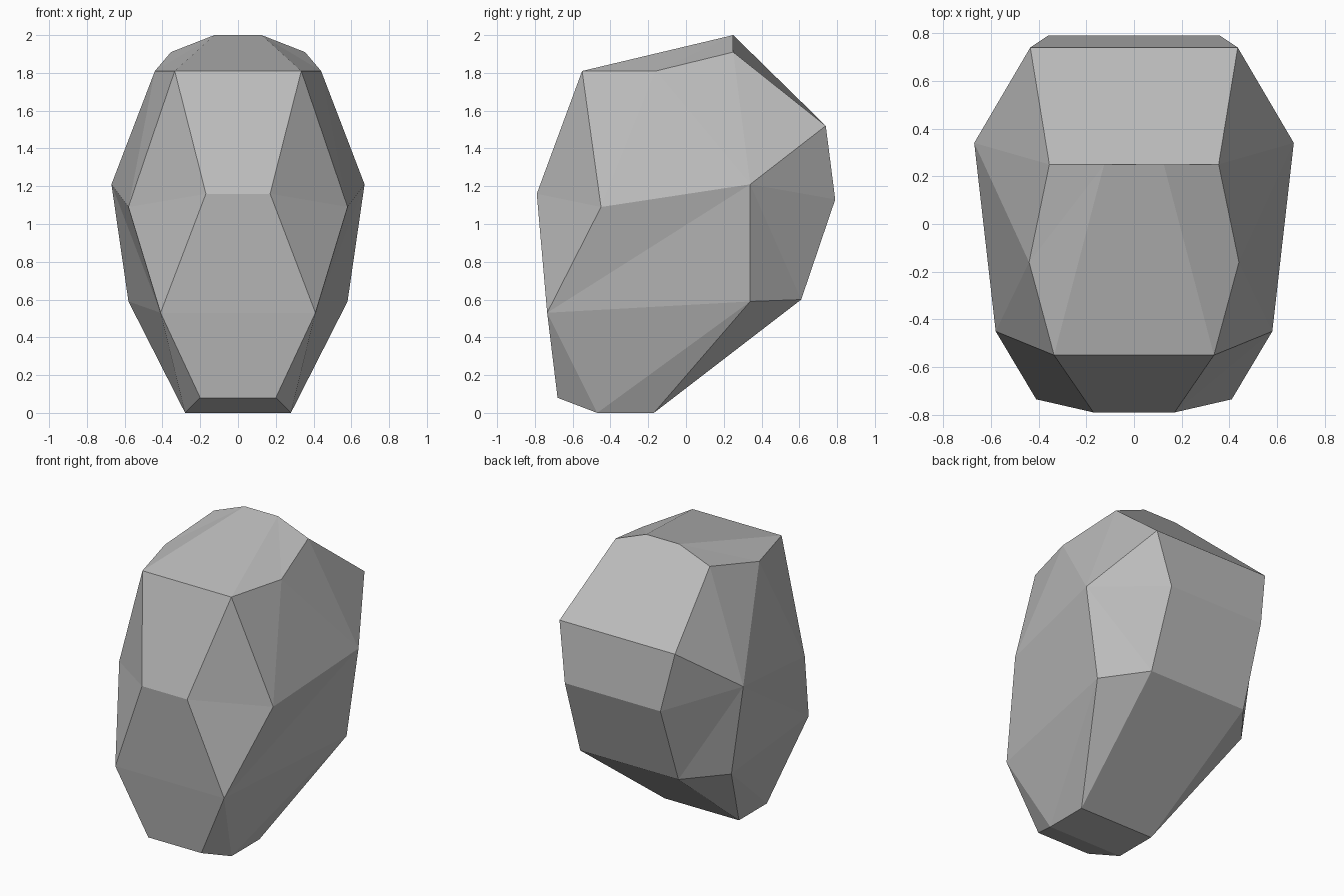
import bpy
import bmesh

cube = bpy.data.objects.get("Cube")
if cube:
    bpy.data.objects.remove(cube, do_unlink=True)

# Corner points of one half of the boulder; lowercase names are their mirror twins
corners = {
    "A": (0.125, 0.25, 2.0),     # crown
    "B": (0.355, 0.25, 1.91),    # crown shoulder
    "C": (0.335, -0.55, 1.81),   # front top
    "D": (0.44, -0.16, 1.81),    # side top
    "E": (0.435, 0.74, 1.52),    # back top
    "F": (0.36, 0.79, 1.13),     # back middle
    "G": (0.67, 0.34, 1.21),     # side bulge
    "H": (0.58, -0.45, 1.09),    # front side
    "I": (0.17, -0.79, 1.16),    # front middle
    "J": (0.41, -0.735, 0.53),   # front low
    "K": (0.20, -0.68, 0.08),    # front foot
    "L": (0.28, -0.47, 0.0),     # base front
    "M": (0.28, -0.17, 0.0),     # base back
    "N": (0.58, 0.34, 0.59),     # side low
    "O": (0.37, 0.61, 0.60),     # back low
}

# Facets crossing the middle, and facets repeated on both sides
middle_facets = "CIic IJji JKkj KLlk LMml MOom OFfo FEef EBAabe AacC"
side_facets = "CHI HJI CDH DGH DBG BEG CAD ABD GHJ GJN JNL NML JKL EFG GFO GON NOM"

bm = bmesh.new()
verts = {}
for name, (x, y, z) in corners.items():
    verts[name] = bm.verts.new((x, y, z))
    verts[name.lower()] = bm.verts.new((-x, y, z))

for facet in middle_facets.split():
    bm.faces.new([verts[c] for c in facet])
for facet in side_facets.split():
    bm.faces.new([verts[c] for c in facet])
    bm.faces.new([verts[c] for c in facet.lower()])
bmesh.ops.recalc_face_normals(bm, faces=bm.faces)

mesh = bpy.data.meshes.new("boulder")
bm.to_mesh(mesh)
bm.free()

# Plain grey stone, flat shaded
stone = bpy.data.materials.new("grey_stone")
stone.use_nodes = True
grey = (0.5, 0.5, 0.5, 1.0)
stone.diffuse_color = grey
stone.node_tree.nodes["Principled BSDF"].inputs["Base Color"].default_value = grey
mesh.materials.append(stone)

boulder = bpy.data.objects.new("boulder", mesh)
bpy.context.collection.objects.link(boulder)
